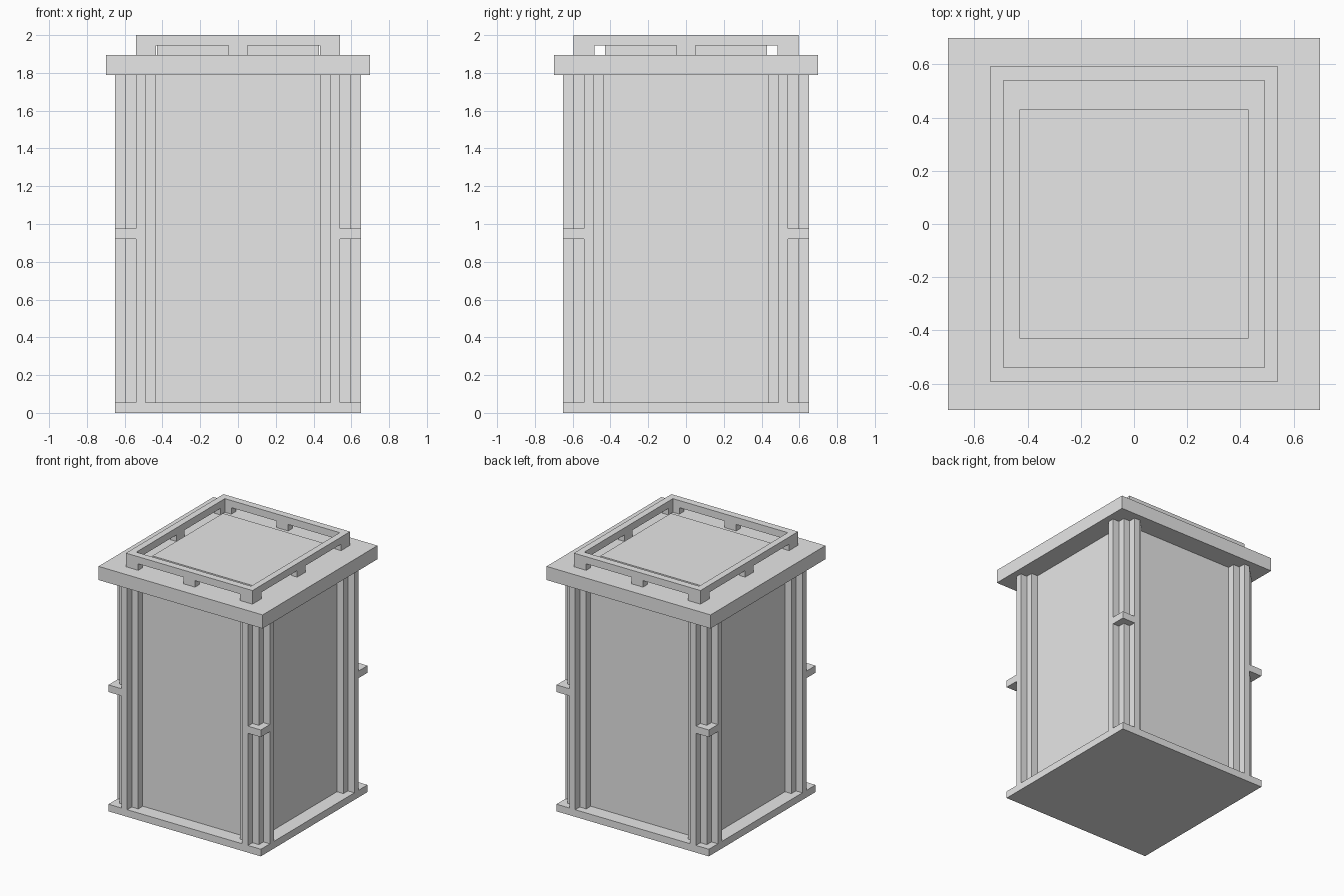
import bpy, bmesh

if "Cube" in bpy.data.objects:
    bpy.data.objects.remove(bpy.data.objects["Cube"])

grey = bpy.data.materials.new("plain_grey")
grey.diffuse_color = (0.8, 0.8, 0.8, 1)
grey.use_nodes = True
grey.node_tree.nodes["Principled BSDF"].inputs["Base Color"].default_value = grey.diffuse_color


def prism(name, outline, z0, z1):
    """Extrude a flat xy outline from z0 to z1."""
    bm = bmesh.new()
    face = bm.faces.new([bm.verts.new((x, y, z0)) for x, y in outline])
    top = bmesh.ops.extrude_face_region(bm, geom=[face])["geom"]
    verts = [v for v in top if isinstance(v, bmesh.types.BMVert)]
    bmesh.ops.translate(bm, verts=verts, vec=(0, 0, z1 - z0))
    bmesh.ops.recalc_face_normals(bm, faces=bm.faces)
    mesh = bpy.data.meshes.new(name)
    bm.to_mesh(mesh)
    bm.free()
    mesh.materials.append(grey)
    obj = bpy.data.objects.new(name, mesh)
    bpy.context.collection.objects.link(obj)
    return obj


def box(name, x0, x1, y0, y1, z0, z1):
    return prism(name, [(x0, y0), (x1, y0), (x1, y1), (x0, y1)], z0, z1)


# Base plate, recessed walls and overhanging lid
box("base_plate", -.65, .65, -.65, .65, 0, .055)
box("wall_core", -.54, .54, -.54, .54, .055, 1.79)
box("lid", -.70, .70, -.70, .70, 1.79, 1.895)

# Stepped corner posts with a square collar at mid height
stair = [(.435, .435), (.435, .595), (.49, .595), (.49, .65), (.54, .65),
         (.54, .595), (.595, .595), (.595, .54), (.65, .54), (.65, .49),
         (.595, .49), (.595, .435)]
collar = [(.54, .54), (.65, .54), (.65, .65), (.54, .65)]
# L-shaped feet under the corners of the roof rail
foot = [(.435, .595), (.54, .595), (.54, .485), (.49, .485),
        (.49, .54), (.435, .54)]
for sx, side in ((-1, "left"), (1, "right")):
    for sy, end in ((-1, "front"), (1, "back")):
        def flip(points):
            return [(sx * x, sy * y) for x, y in points]
        prism(f"corner_post_{end}_{side}", flip(stair), .055, 1.79)
        prism(f"post_collar_{end}_{side}", flip(collar), .92, .975)
        prism(f"rail_corner_foot_{end}_{side}", flip(foot), 1.895, 1.945)

# Low roof slab inside the rail
box("roof_slab", -.43, .43, -.43, .43, 1.895, 1.945)

# Raised roof rail: four bars and a foot under the middle of each
for s, side, end in ((-1, "left", "front"), (1, "right", "back")):
    xa, xb = sorted((s * .49, s * .54))
    ya, yb = sorted((s * .54, s * .595))
    box(f"rail_{side}", xa, xb, -.54, .54, 1.945, 2.0)
    box(f"rail_{end}", -.54, .54, ya, yb, 1.945, 2.0)
    box(f"rail_middle_foot_{side}", xa, xb, -.05, .05, 1.895, 1.945)
    box(f"rail_middle_foot_{end}", -.05, .05, ya, yb, 1.895, 1.945)
